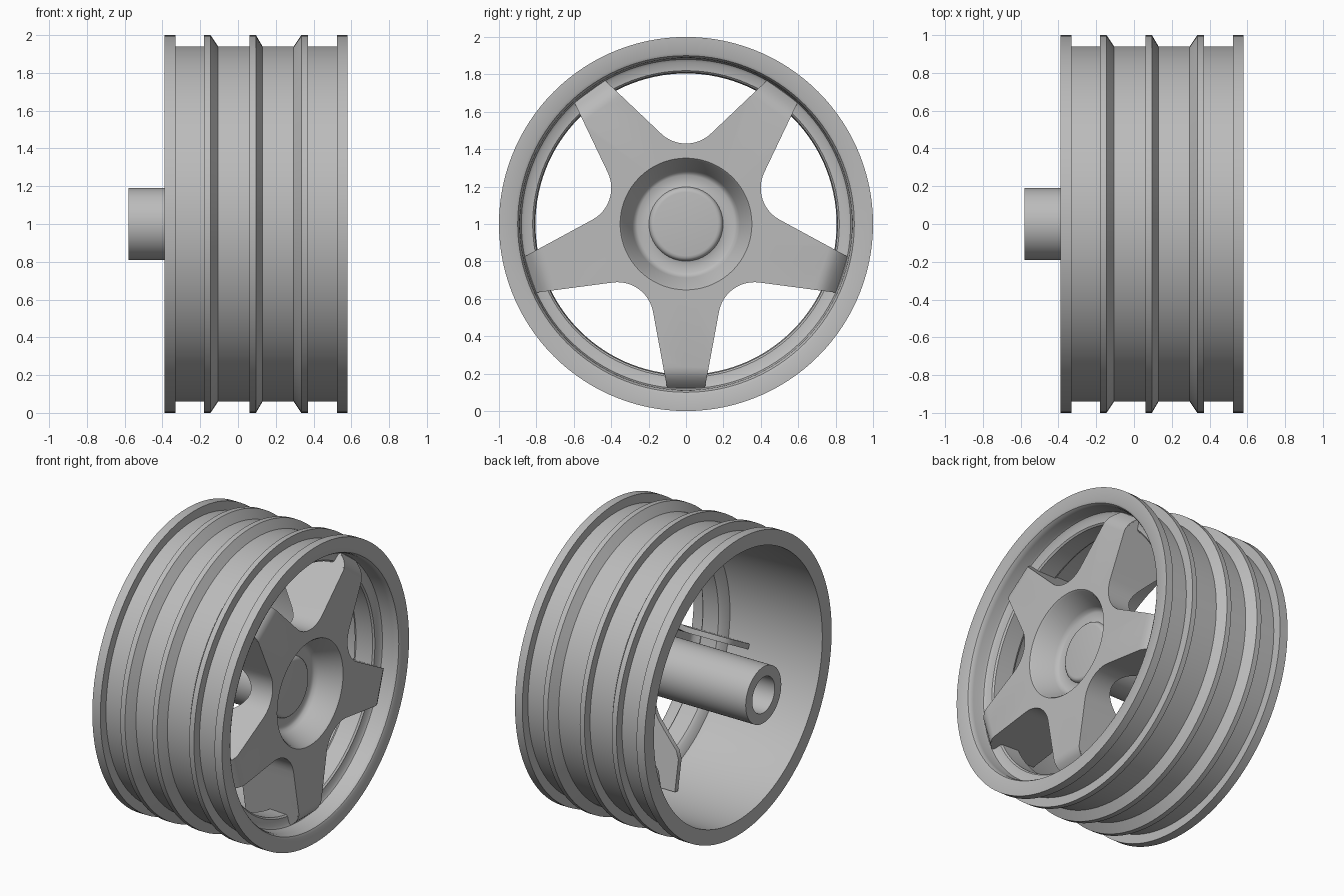
import bpy, bmesh
from math import sin, cos, pi, radians, hypot, atan2
from mathutils import Vector

cube = bpy.data.objects.get("Cube")
if cube:
    bpy.data.objects.remove(cube, do_unlink=True)

grey = bpy.data.materials.new("light_grey_plastic")
grey.use_nodes = True
colour = (0.5, 0.5, 0.5, 1)
grey.diffuse_color = colour
grey.node_tree.nodes["Principled BSDF"].inputs["Base Color"].default_value = colour

FACE = 0.54      # x of the flat star face
SEGMENTS = 120
SPOKES = 5
STEP = 2 * pi / SPOKES


def finish(name, bm, thickness=0, offset=0):
    """Turn a bmesh into a shaded object standing on the ground."""
    mesh = bpy.data.meshes.new(name)
    bm.to_mesh(mesh)
    bm.free()
    mesh.materials.append(grey)
    obj = bpy.data.objects.new(name, mesh)
    bpy.context.collection.objects.link(obj)
    obj.location.z = 1
    bpy.ops.object.select_all(action='DESELECT')
    obj.select_set(True)
    bpy.context.view_layer.objects.active = obj
    if thickness:
        mod = obj.modifiers.new("thickness", 'SOLIDIFY')
        mod.thickness, mod.offset = thickness, offset
        bpy.ops.object.modifier_apply(modifier=mod.name)
    bpy.ops.object.shade_smooth_by_angle(angle=radians(32))
    return obj


def lathe(name, profile, closed):
    """Spin (x, radius) points about the x axis."""
    bm = bmesh.new()
    verts = [bm.verts.new((x, 0, r)) for x, r in profile]
    pairs = list(zip(verts, verts[1:]))
    if closed:
        pairs.append((verts[-1], verts[0]))
    edges = [bm.edges.new(p) for p in pairs]
    bmesh.ops.spin(bm, geom=verts + edges, cent=(0, 0, 0), axis=(1, 0, 0),
                   angle=2 * pi, steps=SEGMENTS, use_merge=False)
    bmesh.ops.remove_doubles(bm, verts=bm.verts, dist=0.0005)
    bmesh.ops.recalc_face_normals(bm, faces=bm.faces)
    return finish(name, bm)


# Rim: grooved outside, rounded front lip and inner ledge
LOW = 0.94
outside = [(-0.39, 1), (-0.33, 1), (-0.33, LOW), (-0.18, LOW), (-0.18, 1),
           (-0.145, 1), (-0.105, LOW), (0.06, LOW), (0.06, 1), (0.095, 1),
           (0.13, LOW), (0.295, LOW), (0.335, 1), (0.37, 1), (0.37, LOW),
           (0.525, LOW), (0.525, 1), (0.58, 1)]
inside = [(0.58, 0.915), (0.573, 0.9), (0.56, 0.892), (0.54, 0.888),
          (0.48, 0.885), (0.465, 0.88), (0.455, 0.865), (0.45, 0.82),
          (0.44, 0.81), (0.32, 0.805), (0.3, 0.82), (0.28, 0.87),
          (0.24, 0.885), (-0.39, 0.9)]
lathe("rim", outside + inside, True)

# Hub: hollow axle tube, dished centre and rounded cap
lathe("hub", [(0.3, 0), (0.3, 0.12), (-0.58, 0.12), (-0.58, 0.19),
              (0.31, 0.19), (0.31, 0.29), (0.42, 0.33), (0.495, 0.37),
              (FACE, 0.352), (0.53, 0.343), (0.4, 0.287), (0.38, 0.275),
              (0.372, 0.26), (0.37, 0.215), (0.375, 0.198), (0.39, 0.192),
              (0.398, 0.182), (0.4, 0.17), (0.4, 0)], False)


def valley_outline():
    """Edge of the gap between two spokes, centred on +z, as (y, z)."""
    tip, low, radius = Vector((0.435, 0.77)), 0.43, 0.193
    arc = [Vector((radius * cos(a), low + radius + radius * sin(a)))
           for a in (radians(-46.4 - 87.2 * i / 12) for i in range(13))]
    run = [tip.lerp(arc[0], i / 8) for i in range(8)]
    left = [Vector((-p.x, p.y)) for p in reversed(run)]
    return run + arc + left


def turn(p, angle):
    return Vector((p[0] * cos(angle) - p[1] * sin(angle),
                   p[0] * sin(angle) + p[1] * cos(angle)))


def tip_drop(y, z):
    """How far the face falls back near the end of the spokes."""
    off = (atan2(z, y) + pi / 2 + STEP / 2) % STEP - STEP / 2
    along = hypot(y, z) * cos(off)
    return 0.09 * (max(0, along - 0.765) / 0.12) ** 2


# Star face: one sector per gap, ends curved back into the rim
outline = valley_outline()
end = [Vector((0.885 * cos(a), 0.885 * sin(a)))
       for a in (pi / 2 - STEP / 2, pi / 2 + STEP / 2)]
arc = [Vector((0.352 * cos(a), 0.352 * sin(a)))
       for a in (pi / 2 + STEP / 2 - STEP * i / 24 for i in range(25))]
bm = bmesh.new()
for k in range(SPOKES):
    pts = [end[0]] + outline + [end[1]] + arc
    bm.faces.new([bm.verts.new((FACE, *turn(p, k * STEP))) for p in pts])
bmesh.ops.remove_doubles(bm, verts=bm.verts, dist=0.0005)
for k in range(SPOKES):
    d = turn((0, -1), k * STEP)
    for dist in (0.765, 0.79, 0.815, 0.84, 0.865):
        bmesh.ops.bisect_plane(bm, geom=bm.verts[:] + bm.edges[:] + bm.faces[:],
                               plane_co=(0, d.x * dist, d.y * dist),
                               plane_no=(0, d.x, d.y))
for v in bm.verts:
    v.co.x -= tip_drop(v.co.y, v.co.z)
finish("star_spokes", bm, 0.05, -1)

# Ribs: thin walls behind the spoke edges, shallower towards the hub
bm = bmesh.new()
for k in range(SPOKES):
    rows = []
    for p in outline:
        q = turn(p, k * STEP)
        back = min(0.46, max(0.13, 0.13 + 1.1 * (0.66 - p.length)))
        front = FACE - 0.004 - tip_drop(*q)
        rows.append([bm.verts.new((x, *q)) for x in (front, back)])
    for a, b in zip(rows, rows[1:]):
        bm.faces.new((a[0], b[0], b[1], a[1]))
finish("spoke_ribs", bm, 0.035, 1)
